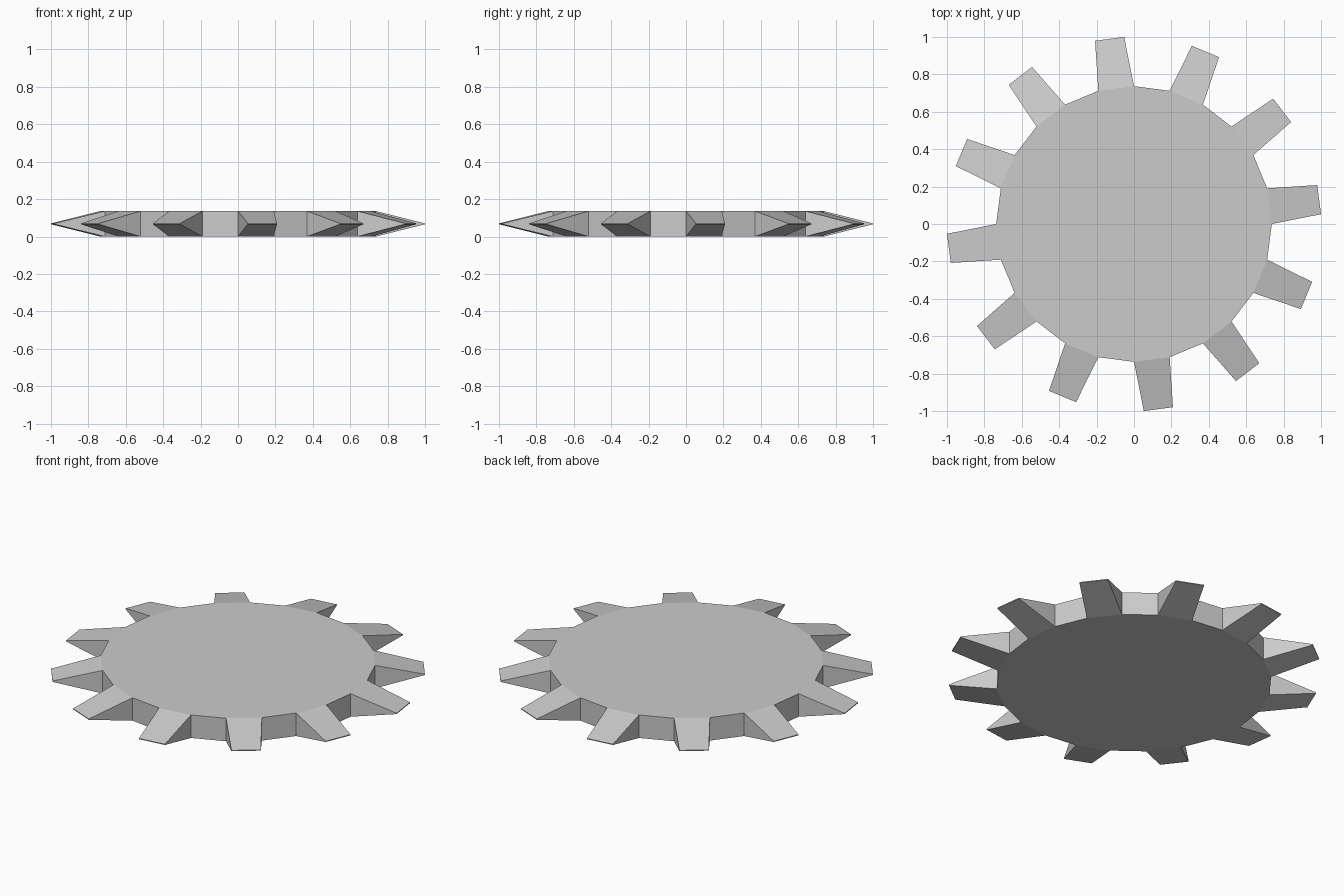
import bpy, bmesh
from math import atan2, cos, sin, radians, degrees

if "Cube" in bpy.data.objects:
    bpy.data.objects.remove(bpy.data.objects["Cube"])

TEETH = 12
HUB_R, TIP_R = 0.737, 1.0014
HEIGHT, TIP_THICK = 0.136, 0.005
TIP_HALF = radians(4.5)

bm = bmesh.new()

# 24-sided hub disc
bmesh.ops.create_cone(bm, cap_ends=True, segments=TEETH * 2,
                      radius1=HUB_R, radius2=HUB_R, depth=HEIGHT)
bmesh.ops.translate(bm, verts=bm.verts, vec=(0, 0, HEIGHT / 2))
bm.normal_update()


def face_angle(face):
    c = face.calc_center_median()
    return atan2(c.y, c.x)


# wedge teeth drawn out of every second side face
sides = [f for f in bm.faces if abs(f.normal.z) < 0.5
         and degrees(face_angle(f)) % 30 < 15]
tips = bmesh.ops.extrude_discrete_faces(bm, faces=sides)["faces"]
for tip in tips:
    mid = face_angle(tip)
    for v in tip.verts:
        side = 1 if cos(mid) * v.co.y - sin(mid) * v.co.x > 0 else -1
        up = 1 if v.co.z > HEIGHT / 2 else -1
        a = mid + side * TIP_HALF
        v.co = (TIP_R * cos(a), TIP_R * sin(a), HEIGHT / 2 + up * TIP_THICK / 2)

bmesh.ops.recalc_face_normals(bm, faces=bm.faces)
mesh = bpy.data.meshes.new("toothed_disc")
bm.to_mesh(mesh)
bm.free()
bpy.context.collection.objects.link(bpy.data.objects.new("toothed_disc", mesh))
